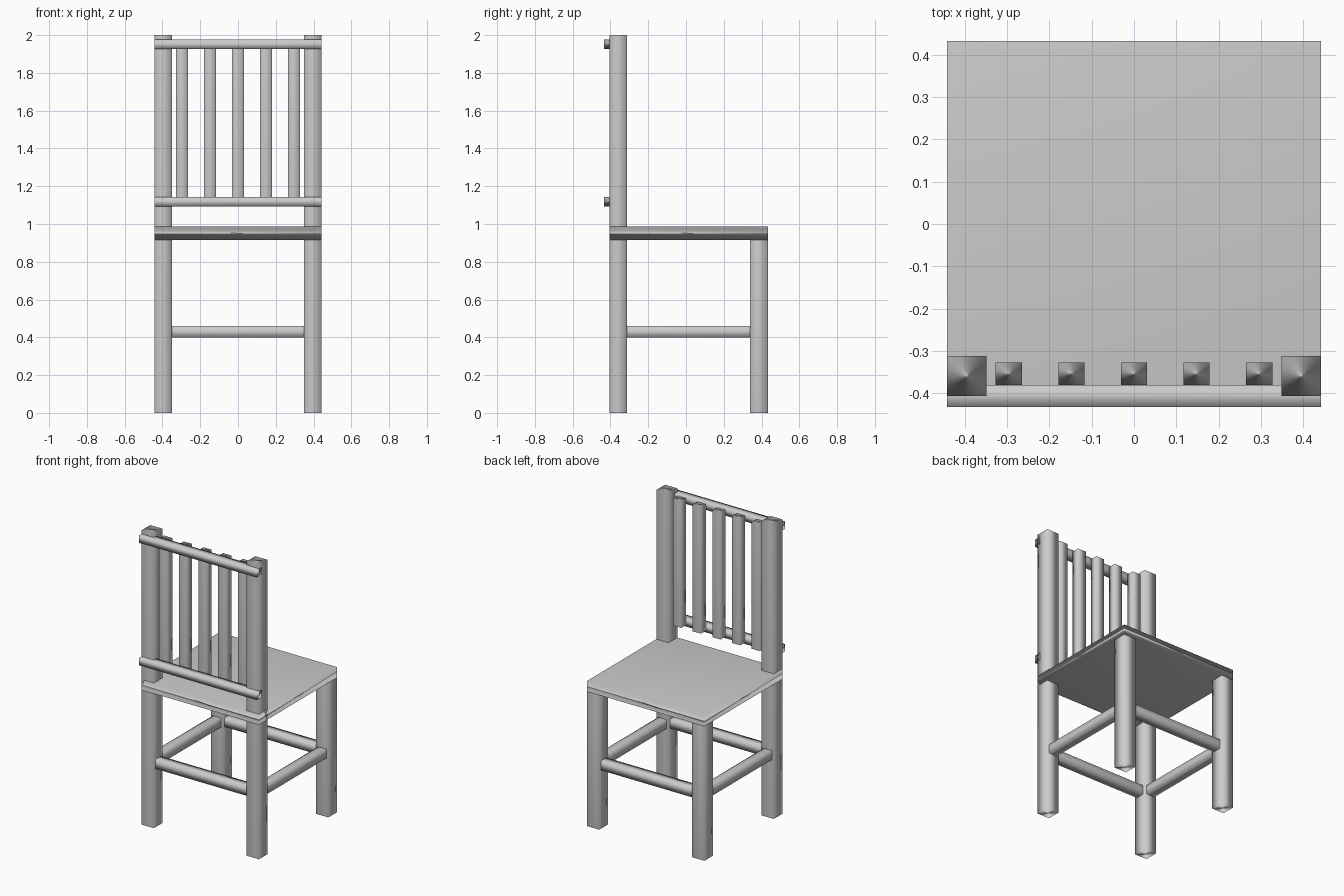
import bpy, bmesh
from mathutils import Vector

if "Cube" in bpy.data.objects:
    bpy.data.objects.remove(bpy.data.objects["Cube"])


def box(name, x, y, z):
    """Box spanning the given (min, max) ranges, softly shaded by face area."""
    lo, hi = Vector((x[0], y[0], z[0])), Vector((x[1], y[1], z[1]))
    bm = bmesh.new()
    bmesh.ops.create_cube(bm, size=1)
    for v in bm.verts:
        v.co = Vector((v.co[i] + 0.5) * (hi[i] - lo[i]) + lo[i] for i in range(3))
    for f in bm.faces:
        f.smooth = True
    me = bpy.data.meshes.new(name)
    bm.to_mesh(me)
    bm.free()
    ob = bpy.data.objects.new(name, me)
    bpy.context.collection.objects.link(ob)
    # Area weighted normals give the rounded look on the plain bars
    mod = ob.modifiers.new("area_normals", 'WEIGHTED_NORMAL')
    mod.mode = 'FACE_AREA'
    return ob


W, IN = 0.442, 0.349            # outer and inner faces of the legs in x
BACK = (-0.406, -0.312)         # y range of the backrest posts
FRONT = (0.339, 0.433)          # y range of the short legs
RAIL_Z = (0.398, 0.46)          # height of the leg stretchers
T = 0.031                       # half thickness of stretchers and slats

# Seat
box("seat", (-W, W), (BACK[0], FRONT[1]), (0.915, 0.986))

# Legs, backrest posts and side stretchers on both sides
for side, s in (("left", -1), ("right", 1)):
    x = sorted((s * IN, s * W))
    cx = s * (IN + W) / 2
    box(f"{side}_back_post", x, BACK, (0, 2))
    box(f"{side}_short_leg", x, FRONT, (0, 0.915))
    box(f"{side}_stretcher", (cx - T, cx + T), (BACK[1], FRONT[0]), RAIL_Z)

# Cross stretchers
for name, leg in (("post_stretcher", BACK), ("leg_stretcher", FRONT)):
    cy = sum(leg) / 2
    box(name, (-IN, IN), (cy - T, cy + T), RAIL_Z)

# Backrest rails
for name, z in (("lower_rail", 1.118), ("upper_rail", 1.951)):
    box(name, (-W, W), (-0.433, -0.38), (z - 0.025, z + 0.025))

# Backrest slats
for i in range(5):
    cx = (i - 2) * 0.148
    box(f"slat_{i + 1}", (cx - T, cx + T), (-0.38, -0.327), (1.104, 1.965))
